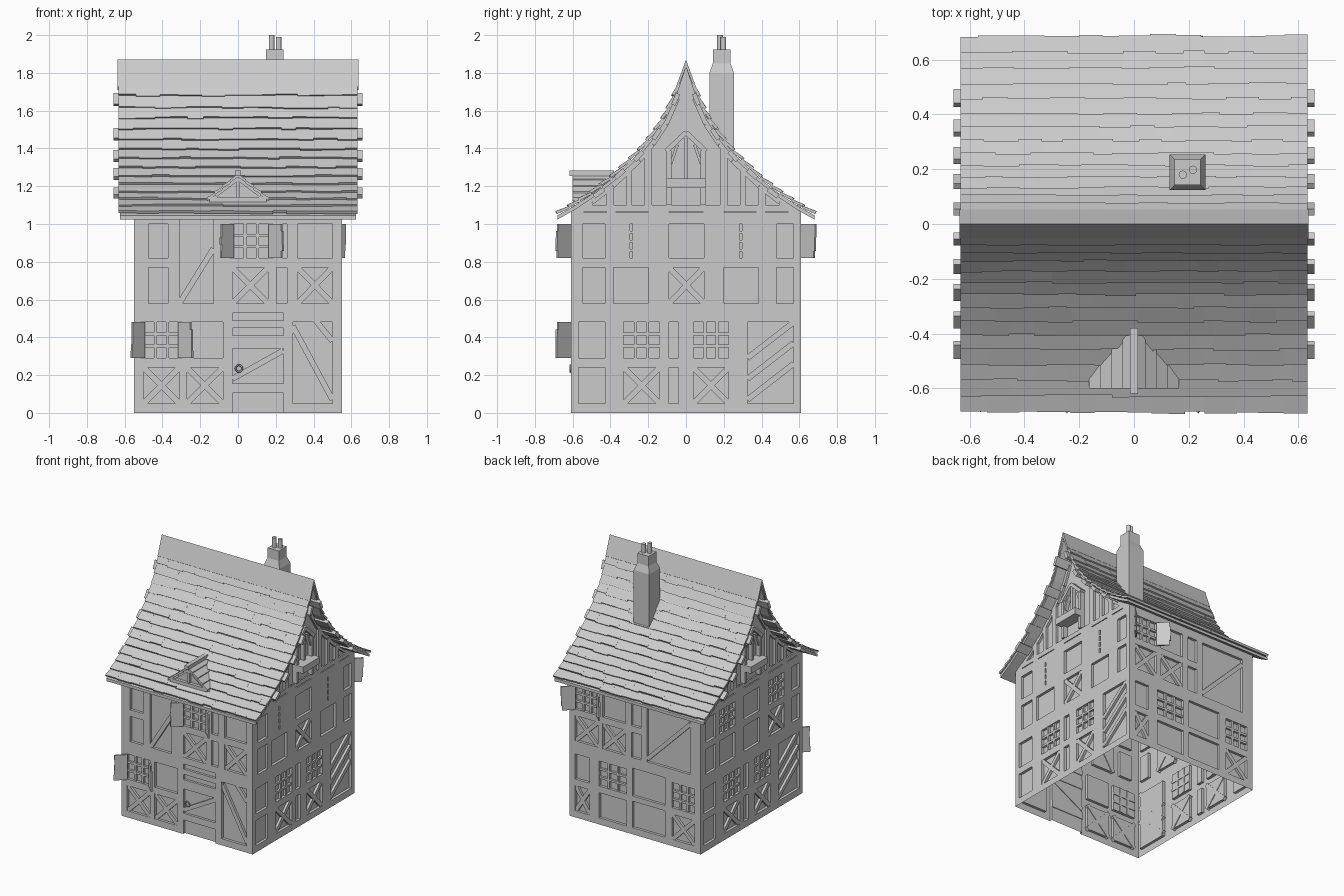
import bpy, bmesh, random
from math import pi
from mathutils import Matrix, Vector

if "Cube" in bpy.data.objects:
    bpy.data.objects.remove(bpy.data.objects["Cube"])

random.seed(4)
DEPTH = 0.02
# roof surface from ridge to eave (distance from centre, height)
ROOF = [(0, 1.865), (.05, 1.715), (.11, 1.58), (.18, 1.475), (.25, 1.39), (.39, 1.255),
        (.5, 1.17), (.6, 1.105), (.68, 1.06)]


def make(name, bm, merge=False):
    if merge:
        bmesh.ops.remove_doubles(bm, verts=bm.verts, dist=1e-5)
        bmesh.ops.recalc_face_normals(bm, faces=bm.faces)
        bmesh.ops.dissolve_limit(bm, angle_limit=0.01, verts=bm.verts, edges=bm.edges)
    else:
        bmesh.ops.recalc_face_normals(bm, faces=bm.faces)
    me = bpy.data.meshes.new(name)
    bm.to_mesh(me)
    bm.free()
    ob = bpy.data.objects.new(name, me)
    bpy.context.collection.objects.link(ob)
    return ob


def prism(bm, a, b):
    """Join two matching outlines into a closed solid."""
    va, vb = [bm.verts.new(p) for p in a], [bm.verts.new(p) for p in b]
    n = len(va)
    bm.faces.new(va)
    bm.faces.new(vb[::-1])
    for i in range(n):
        bm.faces.new((va[i], vb[i], vb[(i + 1) % n], va[(i + 1) % n]))


def x_prism(bm, pts, x0, x1):
    prism(bm, [(x0, y, z) for y, z in pts], [(x1, y, z) for y, z in pts])


def bar(bm, M, a, b, w, d0, d1):
    """Board in a wall plane from a to b (u, z), between outward distances d0 and d1."""
    a, b = Vector(a), Vector(b)
    t = (b - a).normalized()
    n = Vector((-t.y, t.x)) * w / 2
    q = [a + n, b + n, b - n, a - n]
    prism(bm, [M @ Vector((p.x, -d0, p.y)) for p in q], [M @ Vector((p.x, -d1, p.y)) for p in q])


def roof_z(y):
    y = min(abs(y), ROOF[-1][0])
    for (y0, z0), (y1, z1) in zip(ROOF, ROOF[1:]):
        if y <= y1:
            return z0 + (z1 - z0) * (y - y0) / (y1 - y0)


def shutter(bm, M, u, d, z0, z1, side):
    n = 5
    h = (z1 - z0) / n
    for i in range(n):
        l = 0.068 + random.uniform(-.006, .006)
        t = 0.008
        q = [(u, d), (u + side * l, d + l), (u + side * (l - t), d + l + t), (u - side * t, d + t)]
        prism(bm, [M @ Vector((x, -y, z0 + i * h)) for x, y in q],
              [M @ Vector((x, -y, z0 + (i + 1) * h)) for x, y in q])


def wall(name, angle, half, d, panels):
    """Wall sheet with recessed panels, then braces and glazing bars set in the panels."""
    M = Matrix.Rotation(angle, 4, 'Z')
    us = sorted({-half, half} | {v for p in panels for v in p[:2]})
    zs = sorted({0, 1.1} | {v for p in panels for v in p[2:4]})

    def dep(i, j):
        if not (0 <= i < len(us) - 1 and 0 <= j < len(zs) - 1):
            return None
        u, z = (us[i] + us[i + 1]) / 2, (zs[j] + zs[j + 1]) / 2
        return d - DEPTH * any(p[0] < u < p[1] and p[2] < z < p[3] for p in panels)

    bm = bmesh.new()

    def quad(*pts):
        bm.faces.new([bm.verts.new(M @ Vector((u, -e, z))) for u, e, z in pts])
    for i in range(len(us) - 1):
        for j in range(len(zs) - 1):
            e, r, t = dep(i, j), dep(i + 1, j), dep(i, j + 1)
            u0, u1, z0, z1 = us[i], us[i + 1], zs[j], zs[j + 1]
            quad((u0, e, z0), (u1, e, z0), (u1, e, z1), (u0, e, z1))
            if r is not None and r != e:
                quad((u1, e, z0), (u1, r, z0), (u1, r, z1), (u1, e, z1))
            if t is not None and t != e:
                quad((u0, e, z1), (u1, e, z1), (u1, t, z1), (u0, t, z1))
    make(name + "_wall", bm, True)

    bm, sh = bmesh.new(), bmesh.new()
    for u0, u1, z0, z1, kind in panels:
        segs = kind if isinstance(kind, list) else []
        if kind == 'x':
            segs = [(u0, z0, u1, z1), (u0, z1, u1, z0)]
        for s in segs:
            bar(bm, M, s[:2], s[2:4], s[4] if len(s) > 4 else .03, d - DEPTH - .005, d - .002)
        if kind in ('w', 's'):
            for k in (1, 2):
                u, z = u0 + (u1 - u0) * k / 3, z0 + (z1 - z0) * k / 3
                bar(bm, M, (u, z0), (u, z1), .016, d - DEPTH - .005, d - .004)
                bar(bm, M, (u0, z), (u1, z), .016, d - DEPTH - .005, d - .004)
        if kind == 's':
            shutter(sh, M, u0, d, z0, z1, -1)
            shutter(sh, M, u1, d, z0, z1, 1)
    make(name + "_braces", bm)
    if sh.verts:
        make(name + "_shutters", sh)


# rows of panel heights: lower sill, lower, upper sill, upper
A, B, C, D, TALL = (.05, .24), (.29, .48), (.58, .77), (.82, 1.0), (.05, .48)
front = [(-.475, -.37, *D, ''), (-.475, -.37, *C, ''),
         (-.31, -.13, .58, 1.03, [(-.31, .58, -.13, .87)]),
         (-.03, .17, *D, 's'), (-.03, .16, *C, 'x'), (.205, .26, *D, ''), (.205, .26, *C, ''),
         (.315, .5, *D, ''), (.315, .5, *C, 'x'), (-.5, -.31, *B, 's'), (-.27, -.08, *B, ''),
         (-.5, -.31, *A, 'x'), (-.27, -.08, *A, 'x'),
         (-.03, .24, 0, .53, [(-.03, .47, .24, .47, .04), (-.03, .375, .24, .375, .07),
                              (-.03, .13, .24, .13, .05), (-.03, .18, .24, .33)]),
         (.29, .5, *TALL, [(.29, .46, .5, .07), (.41, .49, .5, .38)])]
back = [(-.5, -.31, *D, 's'), (-.5, -.31, *C, 'x'), (-.27, -.08, *C, 'x'), (-.27, -.08, *D, ''),
        (-.03, .05, *D, ''), (-.03, .05, *C, ''), (.1, .46, .58, 1.0, [(.1, .6, .46, .96)]),
        (-.5, -.38, *B, ''), (-.5, -.38, *A, 'x'), (-.3, -.07, *B, 'w'), (-.3, -.07, *A, ''),
        (-.02, .25, .29, .5, ''), (-.02, .25, .05, .25, ''), (.31, .5, *B, 'w'), (.31, .5, *A, 'x')]
slots = [(u - .006, u + .006, z, z + .035, '') for u in (-.29, .29) for z in (.82, .868, .916, .964)]
beam = [(a, b, 1.06, 1.066, '') for a, b in ((-.54, -.42), (-.37, -.2), (-.09, .09), (.2, .37), (.42, .54))]
lower = [(-.57, -.43, *B, ''), (-.57, -.43, *A, ''), (-.33, -.14, *B, 'w'), (.04, .225, *B, 'w'),
         (-.09, -.04, *B, ''), (-.09, -.04, *A, ''), (-.33, -.14, *A, 'x'), (.04, .225, *A, 'x'),
         (.325, .57, *TALL, [(.325, .07, .57, .26), (.325, .18, .57, .37), (.325, .29, .57, .48)])]
ends = [(-.545, -.43, *D, ''), (-.545, -.43, *C, ''), (.48, .57, *D, ''), (.48, .57, *C, '')]
right = lower + ends + slots + beam + [(-.385, -.2, *C, ''), (.2, .385, *C, ''),
                                       (-.09, .095, *C, 'x'), (-.09, .095, *D, '')]
left = lower + ends + beam + [(-.385, -.2, *D, 'w'), (.2, .385, *D, 'w'), (-.385, -.2, *C, ''),
                              (.2, .385, *C, 'x'), (-.09, .095, *C, ''), (-.09, .095, *D, '')]
wall("front", 0, .55, .61, front)
wall("right", pi / 2, .61, .55, right)
wall("back", pi, .55, .61, back)
wall("left", -pi / 2, .61, .55, left)

# door ring
bpy.ops.mesh.primitive_torus_add(location=(.005, -.612, .235), rotation=(pi / 2, 0, 0), major_radius=.018,
                                 minor_radius=.005, major_segments=12, minor_segments=6)
bpy.context.object.name = "door_ring"

# gables with posts and a pointed attic window
for name, ang in (("right", pi / 2), ("left", -pi / 2)):
    M = Matrix.Rotation(ang, 4, 'Z')
    half = [(y, z - .025) for y, z in ROOF[:-2]] + [(.6, 1.09)]
    outline = [(-y, z) for y, z in half[::-1]] + half[1:]
    bm = bmesh.new()
    prism(bm, [M @ Vector((u, -.53, z)) for u, z in outline], [M @ Vector((u, -.51, z)) for u, z in outline])
    make(name + "_gable", bm)
    bm = bmesh.new()
    for s in (-1, 1):
        for u, w in ((.2, .04), (.3, .03), (.4, .04)):
            bar(bm, M, (s * u, 1.09), (s * u, roof_z(u) - .05), w, .525, .549)
        for (y0, z0), (y1, z1) in zip(ROOF[1:-2], ROOF[2:-1]):
            bar(bm, M, (s * y0, z0 - .05), (s * y1, z1 - .05), .035, .52, .547)
        bar(bm, M, (s * .09, 1.1), (s * .09, 1.39), .025, .52, .565)
        bar(bm, M, (s * .105, 1.385), (0, 1.485), .025, .52, .57)
        bar(bm, M, (s * .08, 1.32), (s * .045, 1.42), .015, .52, .555)
    bar(bm, M, (0, 1.24), (0, 1.47), .02, .52, .56)
    bar(bm, M, (-.103, 1.215), (.103, 1.215), .05, .52, .615)
    make(name + "_gable_timbers", bm)

# roof deck
top = [(-y, z - .014) for y, z in ROOF[::-1]] + [(y, z - .014) for y, z in ROOF[1:]]
under = [(y, z - .022) for y, z in top[::-1]]
bm = bmesh.new()
x_prism(bm, top + under, -.625, .625)
make("roof_deck", bm)

# overlapping shingle courses, evenly spaced along the slope
fine = [Vector((y, roof_z(y))) for y in (.04 + .64 * i / 200 for i in range(201))]
run = [0]
for p, q in zip(fine, fine[1:]):
    run.append(run[-1] + (q - p).length)
N = 14
marks = [fine[min(range(201), key=lambda k: abs(run[k] - run[-1] * i / N))] for i in range(N + 1)]
bm = bmesh.new()
for s in (-1, 1):
    for p, q in zip(marks, marks[1:]):
        t = (q - p).normalized()
        n = Vector((-t.y, t.x))
        x = -.632
        while x < .632:
            x2 = x + random.uniform(.06, .13)
            x2 = .632 if x2 > .592 else x2
            e = q + t * random.uniform(-.004, .008)
            pts = [p - n * .012, p + n * .001, e + n * .012, e - n * .004]
            x_prism(bm, [(s * v.x, v.y) for v in pts], x, x2)
            x = x2
make("roof_shingles", bm)

# smooth ridge cap
bm = bmesh.new()
x_prism(bm, [(0, 1.87), (.052, 1.728), (.046, 1.71), (0, 1.83), (-.046, 1.71), (-.052, 1.728)], -.637, .637)
make("ridge_cap", bm)

# purlin ends under the verges
bm = bmesh.new()
for y, z in ((.055, 1.66), (.155, 1.475), (.25, 1.36), (.35, 1.265), (.46, 1.165)):
    t = Vector((.02, roof_z(y + .01) - roof_z(y - .01))).normalized()
    n = Vector((-t.y, t.x))
    c = Vector((y, z))
    pts = [c + t * a + n * b for a, b in ((-.032, -.012), (.032, -.012), (.032, .012), (-.032, .012))]
    for s in (-1, 1):
        for x in (-1, 1):
            x_prism(bm, [(s * v.x, v.y) for v in pts], x * .53, x * .658)
make("purlin_ends", bm)

# chimney: stack, shoulder, neck, and two pots
bm = bmesh.new()
rings = [(1.3, .065), (1.8, .065), (1.85, .047), (1.925, .047)]
for (z0, h0), (z1, h1) in zip(rings, rings[1:]):
    prism(bm, *[[(.195 + a * h, .189 + b * h, z) for a, b in ((-1, -1), (1, -1), (1, 1), (-1, 1))]
                for z, h in ((z0, h0), (z1, h1))])
make("chimney", bm)
for i, (x, y, z) in enumerate(((.178, .18, 2.0), (.215, .198, 1.99))):
    bpy.ops.mesh.primitive_cylinder_add(vertices=12, radius=.015, depth=z - 1.9, location=(x, y, (z + 1.9) / 2))
    bpy.context.object.name = "chimney_pot_%d" % (i + 1)

# small triangular dormer: shingled slopes, front panel, frame and ridge beam
I4, bm = Matrix.Identity(4), bmesh.new()
for s in (-1, 1):
    for k in range(4):
        a, b = k / 4, (k + 1) / 4
        pts = [(s * .16 * a, 1.265 - .13 * a), (s * .165 * b, 1.27 - .13 * b)]
        pts += [(x, z - .018) for x, z in pts[::-1]]
        ends_y = [-.37 - .17 * t for t in (a, b, b, a)]
        prism(bm, [(x, -.6, z) for x, z in pts], [(x, y, z) for (x, z), y in zip(pts, ends_y)])
    bar(bm, I4, (s * .14, 1.137), (0, 1.242), .022, .55, .592)
bar(bm, I4, (-.15, 1.13), (.15, 1.13), .025, .55, .598)
bar(bm, I4, (0, 1.13), (0, 1.25), .018, .55, .59)
bar(bm, I4, (0, 1.255), (0, 1.282), .03, .38, .618)
tri = [(-.15, 1.1), (.15, 1.1), (.15, 1.14), (0, 1.25), (-.15, 1.14)]
prism(bm, [(x, -.575, z) for x, z in tri], [(x, -.56, z) for x, z in tri])
make("dormer", bm)
